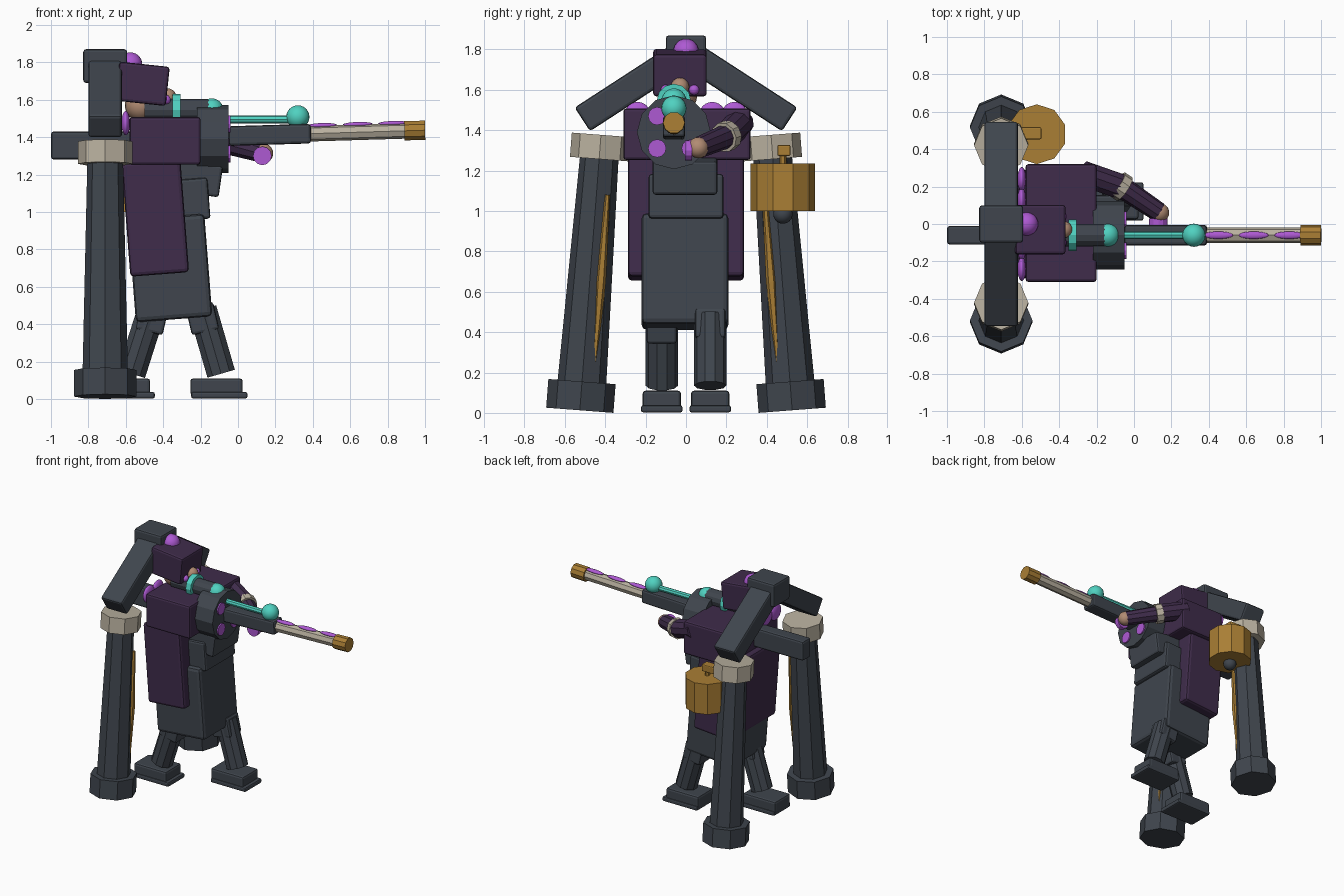
import bpy, bmesh
from math import radians, pi
from mathutils import Vector, Matrix, Euler

cube = bpy.data.objects.get("Cube")
if cube:
    bpy.data.objects.remove(cube)


def material(name, rgb):
    m = bpy.data.materials.new(name)
    m.use_nodes = True
    m.diffuse_color = (*rgb, 1)
    m.node_tree.nodes["Principled BSDF"].inputs["Base Color"].default_value = (*rgb, 1)
    return m


SLATE = material("dark slate", (0.05, 0.06, 0.075))
PLUM = material("dark plum", (0.05, 0.025, 0.07))
VIOLET = material("bright violet", (0.42, 0.1, 0.65))
TEAL = material("turquoise", (0.08, 0.64, 0.53))
GOLD = material("old gold", (0.40, 0.21, 0.035))
CREAM = material("pale stone", (0.49, 0.44, 0.35))
SKIN = material("skin", (0.44, 0.26, 0.17))


def finish(name, bm, mat, bevel=0.0, smooth=False):
    mesh = bpy.data.meshes.new(name)
    for f in bm.faces:
        f.smooth = smooth
    bm.to_mesh(mesh)
    bm.free()
    mesh.materials.append(mat)
    obj = bpy.data.objects.new(name, mesh)
    bpy.context.collection.objects.link(obj)
    if bevel:
        mod = obj.modifiers.new("Bevel", "BEVEL")
        mod.width = bevel
        mod.segments = 2
    return obj


def box(name, mat, centre, size, rx=0, ry=0, rz=0, bevel=0.015):
    bm = bmesh.new()
    bmesh.ops.create_cube(bm, size=1)
    turn = Euler((radians(rx), radians(ry), radians(rz))).to_matrix().to_4x4()
    bm.transform(Matrix.Translation(centre) @ turn @ Matrix.Diagonal((*size, 1)))
    return finish(name, bm, mat, bevel)


def rod(name, mat, start, end, r1, r2=None, sides=8, bevel=0.0):
    """Cylinder or cone frustum between two points."""
    a, b = Vector(start), Vector(end)
    bm = bmesh.new()
    bmesh.ops.create_cone(bm, cap_ends=True, segments=sides, radius1=r1,
                          radius2=r1 if r2 is None else r2, depth=(b - a).length)
    turn = Vector((0, 0, 1)).rotation_difference(b - a).to_matrix().to_4x4()
    bm.transform(Matrix.Translation((a + b) / 2) @ turn)
    return finish(name, bm, mat, bevel)


def ball(name, mat, centre, r, scale=(1, 1, 1), ry=0):
    bm = bmesh.new()
    bmesh.ops.create_uvsphere(bm, u_segments=20, v_segments=12, radius=r)
    turn = Matrix.Rotation(radians(ry), 4, "Y")
    bm.transform(Matrix.Translation(centre) @ turn @ Matrix.Diagonal((*scale, 1)))
    return finish(name, bm, mat, smooth=True)


# Arch: two leaning pillars with bases, capitals, inlays and roof beams
PX = -0.71
for side, s in (("right", -1), ("left", 1)):
    def axis(z, x=PX, off=0.0):
        return (x, s * (0.527 - 0.077 * z - off), z)
    rod(side + "_pillar_base", SLATE, axis(0.013), axis(0.155), 0.167)
    rod(side + "_pillar", SLATE, axis(0.1), axis(1.3), 0.122, 0.095)
    rod(side + "_pillar_capital", CREAM, axis(1.257), axis(1.377), 0.145)
    # tapering inlay on the inner front face of the pillar
    low, mid, high = (axis(z, -0.625, 0.055) for z in (0.25, 0.65, 1.08))
    rod(side + "_inlay_lower", GOLD, low, mid, 0.01, 0.026, 6)
    rod(side + "_inlay_upper", GOLD, mid, high, 0.026, 0.012, 6)
    box(side + "_roof_beam", SLATE, (PX, s * 0.262, 1.617), (0.18, 0.6, 0.14), rx=-33 * s)
box("ridge_block", SLATE, (-0.71, 0, 1.78), (0.235, 0.2, 0.18))

# Hanging bell
rod("bell", GOLD, (-0.52, 0.48, 1.0), (-0.52, 0.48, 1.235), 0.16, sides=10)
rod("bell_stem", GOLD, (-0.52, 0.48, 1.22), (-0.52, 0.48, 1.3), 0.018, sides=6)
box("bell_hook", GOLD, (-0.57, 0.485, 1.3), (0.15, 0.065, 0.055), bevel=0.008)
ball("bell_clapper", SLATE, (-0.52, 0.48, 0.985), 0.048)

# Robe and torso
box("skirt", SLATE, (-0.363, -0.005, 0.7), (0.41, 0.43, 0.55), ry=-4.5, bevel=0.025)
box("belly", SLATE, (-0.34, 0, 1.06), (0.37, 0.37, 0.22), ry=-4.5)
box("chest", SLATE, (-0.29, -0.005, 1.19), (0.4, 0.32, 0.17), ry=8)
box("coat", PLUM, (-0.442, 0, 0.97), (0.315, 0.575, 0.61), ry=-4.4, bevel=0.02)
box("shoulders", PLUM, (-0.39, 0.005, 1.38), (0.38, 0.63, 0.255))
for i, y in enumerate((-0.24, -0.13, 0.13, 0.24)):
    ball("back_bead_%d" % (i + 1), VIOLET, (-0.6, y, 1.475), 0.065, (0.35, 1, 1))

# Head with hood
ball("head", SKIN, (-0.52, -0.03, 1.57), 0.085)
box("hood", PLUM, (-0.51, -0.03, 1.685), (0.27, 0.265, 0.21), ry=6)
ball("hood_jewel", VIOLET, (-0.575, 0, 1.79), 0.063)
ball("nose", SKIN, (-0.375, -0.03, 1.615), 0.045)
for side, y in (("right", -0.1), ("left", 0.04)):
    ball(side + "_eye", VIOLET, (-0.385, y, 1.6), 0.025)

# Legs and feet, left foot stepping forward
for side, y, hip, ankle, foot in (("left", 0.12, -0.19, -0.09, -0.115),
                                  ("right", -0.12, -0.46, -0.57, -0.61)):
    lean = 13 if ankle < hip else -13
    box(side + "_thigh", SLATE, (hip, y, 0.43), (0.15, 0.15, 0.15), ry=lean)
    rod(side + "_leg", SLATE, (hip, y, 0.48), (ankle, y, 0.135), 0.08, sides=10)
    box(side + "_foot", SLATE, (foot, y, 0.065), (0.28, 0.19, 0.09))
    box(side + "_sole", SLATE, (foot + 0.015, y, 0.02), (0.3, 0.205, 0.035), bevel=0.01)

# Left arm reaching across
elbow, hand = Vector((-0.07, 0.2, 1.37)), Vector((0.13, 0.065, 1.315))
rod("upper_arm", PLUM, (-0.27, 0.27, 1.44), elbow, 0.07, sides=10)
rod("forearm", PLUM, elbow, hand, 0.06, 0.053, 10)
step = (hand - elbow).normalized() * 0.025
rod("cuff", CREAM, elbow - step, elbow + step, 0.075, sides=10)
ball("hand", SKIN, hand + step * 0.3, 0.052)
rod("palm_charm", VIOLET, (0.13, -0.005, 1.3), (0.13, 0.03, 1.3), 0.05, sides=12)

# Weapon: stock, drum and barrel
GY = -0.06
box("stock", SLATE, (-0.78, GY, 1.355), (0.44, 0.1, 0.15))
rod("drum", SLATE, (-0.22, GY, 1.39), (-0.05, GY, 1.39), 0.183, sides=12)
for i, (dy, dz) in enumerate(((-1, -1), (-1, 1), (1, -1))):
    p = (-0.06, GY + dy * 0.083, 1.39 + dz * 0.08)
    rod("drum_gem_%d" % (i + 1), VIOLET, p, (-0.04, p[1], p[2]), 0.045, sides=12)


def bore(x, dz=0.0):
    return (x, GY, 1.407 + 0.03 * x + dz)


box("barrel_housing", SLATE, bore(0.17), (0.44, 0.11, 0.105), ry=-1.7)
rod("barrel", CREAM, bore(0.3), bore(0.92), 0.042)
rod("muzzle", GOLD, bore(0.89), bore(1.0), 0.054, sides=10)
for i in range(3):
    ball("barrel_gem_%d" % (i + 1), VIOLET, bore(0.45 + 0.19 * i, 0.042), 0.08,
         (1, 0.25, 0.16), ry=-1.7)

# Scope and glowing rod
rod("scope", SLATE, (-0.5, GY, 1.545), (-0.13, GY, 1.545), 0.06, sides=12)
rod("scope_ring", TEAL, (-0.35, GY, 1.545), (-0.308, GY, 1.545), 0.085, sides=12)
ball("scope_lens", TEAL, (-0.14, GY, 1.545), 0.062)
rod("glow_rod", TEAL, (-0.06, GY, 1.495), (0.32, GY, 1.495), 0.021)
ball("glow_orb", TEAL, (0.32, GY, 1.508), 0.062)
